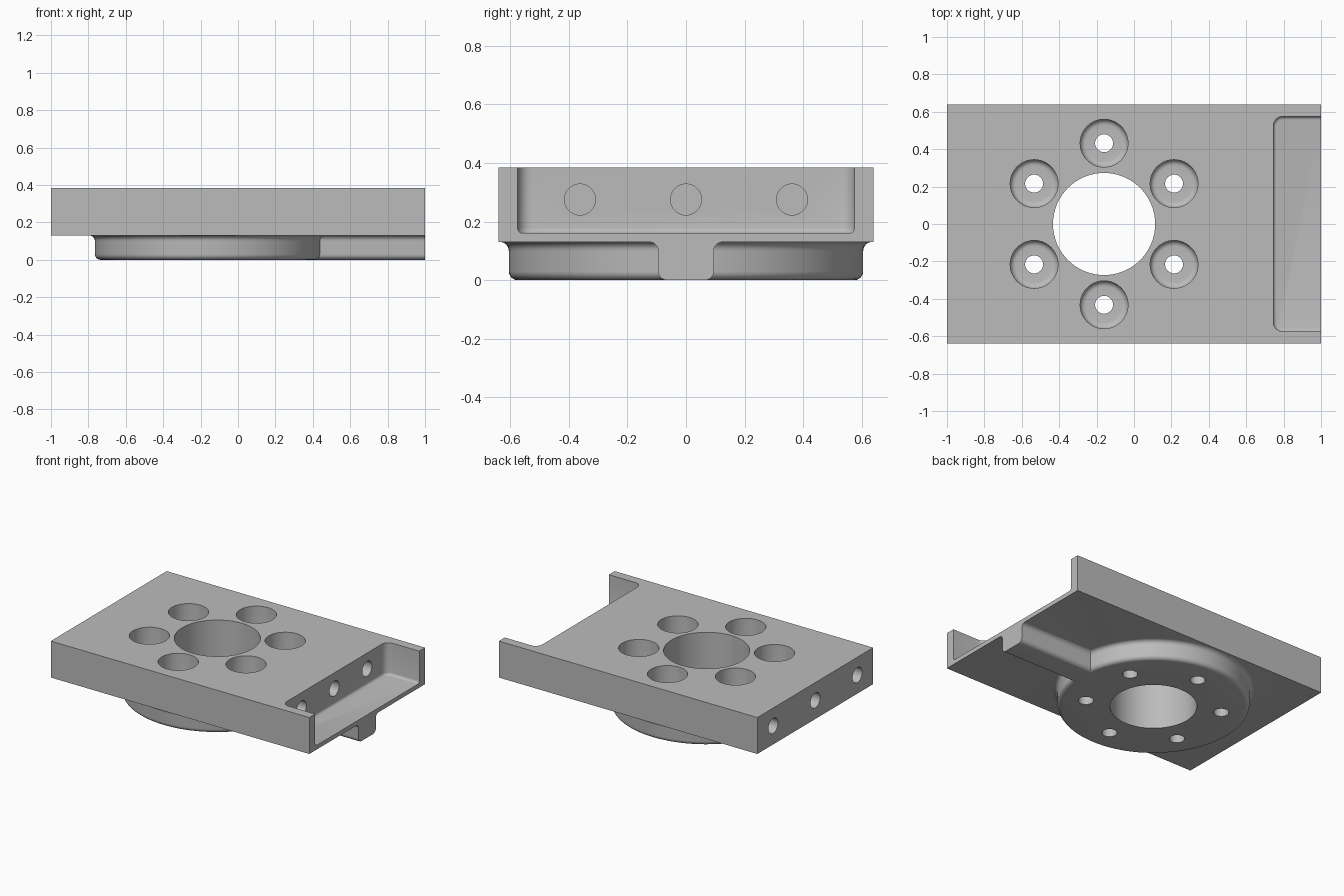
import bpy, bmesh, math
from mathutils import Matrix, Vector

cube = bpy.data.objects.get("Cube")
if cube:
    bpy.data.objects.remove(cube, do_unlink=True)

grey = bpy.data.materials.new("machined_grey")
grey.use_nodes = True
COLOUR = (0.5, 0.5, 0.5, 1)
grey.diffuse_color = COLOUR
grey.node_tree.nodes["Principled BSDF"].inputs["Base Color"].default_value = COLOUR

HUB = Vector((-0.16, 0, 0))
UNDER, TOP = 0.13, 0.385      # underside and top of the plate
FLOOR = 0.16                  # pocket floor
R = 0.03                      # fillet radius


def make(name, bm):
    bmesh.ops.recalc_face_normals(bm, faces=bm.faces)
    mesh = bpy.data.meshes.new(name)
    bm.to_mesh(mesh)
    bm.free()
    mesh.materials.append(grey)
    obj = bpy.data.objects.new(name, mesh)
    bpy.context.collection.objects.link(obj)
    return obj


def arc(cx, cz, r, start, end, steps=6):
    angles = [math.radians(start + (end - start) * i / steps) for i in range(steps + 1)]
    return [(cx + r * math.cos(a), cz + r * math.sin(a)) for a in angles]


def box_bm(lo, hi):
    lo, hi = Vector(lo), Vector(hi)
    bm = bmesh.new()
    bmesh.ops.create_cube(bm, size=1, matrix=Matrix.Translation((lo + hi) / 2)
                          @ Matrix.Diagonal((*(hi - lo), 1)))
    return bm


def lathe(name, profile, centre, sides, axis="Z"):
    """Solid of revolution from (radius, height) points, with flat caps."""
    bm = bmesh.new()
    rings = []
    for r, z in profile:
        rings.append([bm.verts.new((r * math.cos(math.tau * i / sides),
                                    r * math.sin(math.tau * i / sides), z))
                      for i in range(sides)])
    for a, b in zip(rings, rings[1:]):
        for i in range(sides):
            j = (i + 1) % sides
            bm.faces.new((a[i], a[j], b[j], b[i]))
    bm.faces.new(rings[0])
    bm.faces.new(rings[-1])
    if axis == "X":
        bm.transform(Matrix.Rotation(math.pi / 2, 4, "Y"))
    bmesh.ops.translate(bm, verts=bm.verts, vec=centre)
    return make(name, bm)


def combine(body, tool, operation):
    mod = body.modifiers.new(operation.lower(), "BOOLEAN")
    mod.operation, mod.object, mod.solver = operation, tool, "EXACT"
    bpy.context.view_layer.objects.active = body
    bpy.ops.object.modifier_apply(modifier=mod.name)
    bpy.data.objects.remove(tool, do_unlink=True)


def skirt(width):
    """Half outline: rounded foot, straight side, flared root into the plate."""
    return (arc(width - R, R, R, -90, 0)
            + arc(width + R, UNDER - R, R, 180, 90)
            + [(width + R, UNDER + 0.015)])


# Rectangular plate
body = make("mounting_plate", box_bm((-1, -0.64, UNDER), (1, 0.64, TOP)))

# Round flange under the plate
combine(body, lathe("flange", skirt(0.605), HUB, 96), "UNION")

# Rib running from the flange to the pocket end
RIB_START = 0.24
half = skirt(0.095)
outline = half + [(-y, z) for y, z in reversed(half)]
bm = bmesh.new()
face = bm.faces.new([bm.verts.new((RIB_START, y, z)) for y, z in outline])
ext = bmesh.ops.extrude_face_region(bm, geom=[face], use_keep_orig=True)
bmesh.ops.translate(bm, vec=(1 - RIB_START, 0, 0),
                    verts=[v for v in ext["geom"] if isinstance(v, bmesh.types.BMVert)])
combine(body, make("rib", bm), "UNION")

# Open pocket with rounded corners and floor edges
INNER = 0.745
bm = box_bm((INNER, -0.575, FLOOR), (1.2, 0.575, 0.6))
upright = [e for e in bm.edges if all(v.co.x < 0.8 for v in e.verts)
           and abs(e.verts[0].co.z - e.verts[1].co.z) > 0.1]
bmesh.ops.bevel(bm, geom=upright, offset=0.05, segments=6, profile=0.5, affect="EDGES")
low = [e for e in bm.edges if all(v.co.z < FLOOR + 0.001 for v in e.verts)
       and not all(v.co.x > 1.1 for v in e.verts)]
bmesh.ops.bevel(bm, geom=low, offset=0.018, segments=4, profile=0.5, affect="EDGES")
combine(body, make("pocket_cutter", bm), "DIFFERENCE")

# Central bore
combine(body, lathe("bore_cutter", [(0.273, -0.1), (0.273, 0.6)], HUB, 72), "DIFFERENCE")

# Ring of six counterbored bolt holes
bolt = ([(0.048, -0.1), (0.048, UNDER)] + arc(0.098, UNDER + R, R, -90, 0)
        + [(0.128, 0.6)])
for i in range(6):
    a = math.radians(30 + 60 * i)
    spot = HUB + 0.432 * Vector((math.cos(a), math.sin(a), 0))
    combine(body, lathe("bolt_cutter", bolt, spot, 40), "DIFFERENCE")

# Blind holes in the pocket wall and in the opposite end
for x, spacing, z in ((INNER, 0.362, 0.275), (-1, 0.465, 0.26)):
    for k in (-1, 0, 1):
        drill = lathe("drill_cutter", [(0.053, -0.23), (0.053, 0.23)],
                      Vector((x, k * spacing, z)), 32, "X")
        combine(body, drill, "DIFFERENCE")

# Smooth curves, crisp edges
bpy.ops.object.select_all(action="DESELECT")
body.select_set(True)
bpy.context.view_layer.objects.active = body
bpy.ops.object.shade_smooth_by_angle(angle=math.radians(30))
